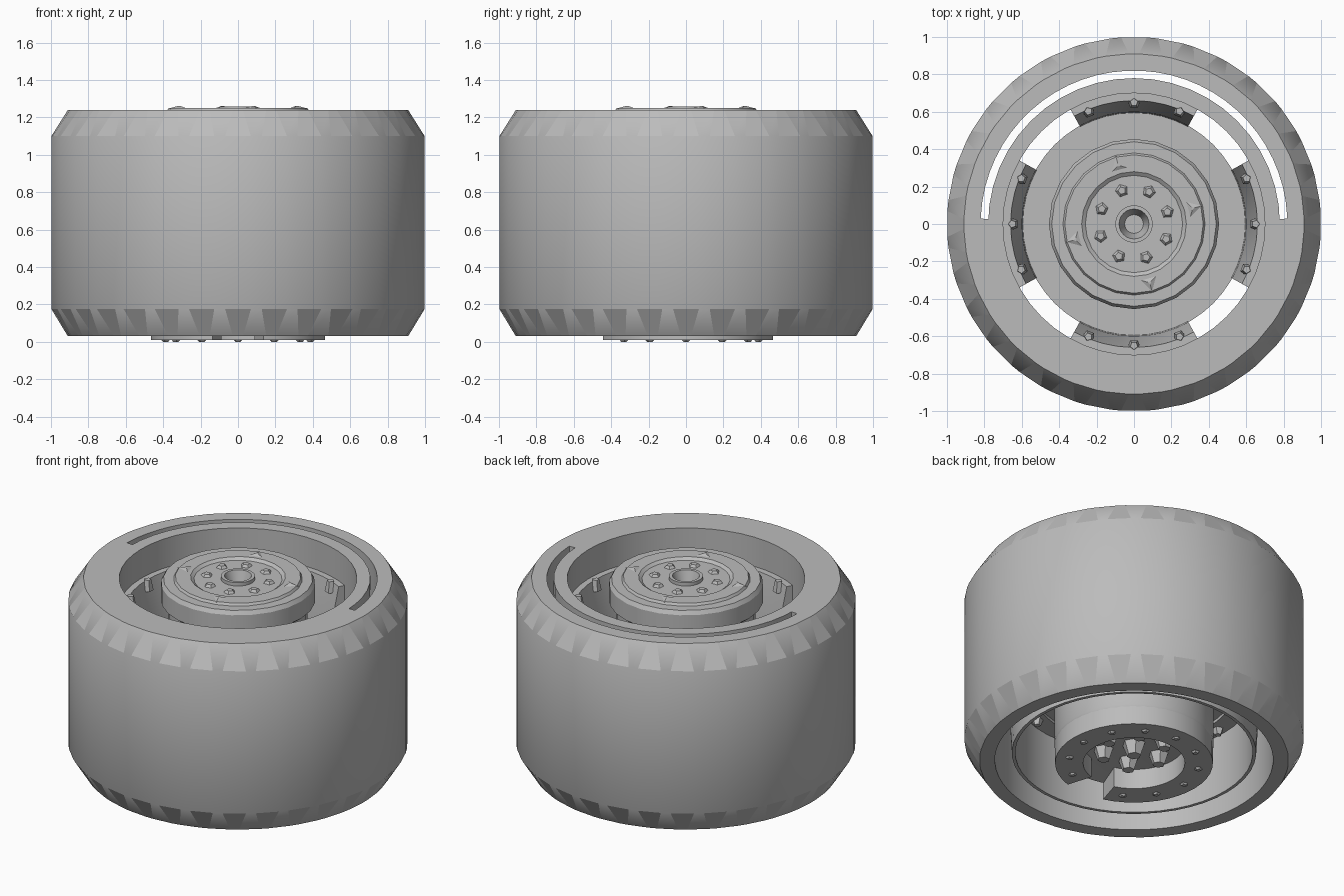
import bpy, bmesh
from math import pi, cos, sin, radians

cube = bpy.data.objects.get("Cube")
if cube:
    bpy.data.objects.remove(cube)

GREY = (0.5, 0.5, 0.5, 1)
grey = bpy.data.materials.new("wheel_grey")
grey.use_nodes = True
grey.diffuse_color = GREY
grey.node_tree.nodes["Principled BSDF"].inputs["Base Color"].default_value = GREY


def finish(name, bm, smooth=None):
    bmesh.ops.remove_doubles(bm, verts=bm.verts, dist=0.0001)
    bmesh.ops.recalc_face_normals(bm, faces=bm.faces)
    mesh = bpy.data.meshes.new(name)
    bm.to_mesh(mesh)
    bm.free()
    mesh.materials.append(grey)
    ob = bpy.data.objects.new(name, mesh)
    bpy.context.collection.objects.link(ob)
    if smooth:
        bpy.ops.object.select_all(action='DESELECT')
        ob.select_set(True)
        bpy.context.view_layer.objects.active = ob
        bpy.ops.object.shade_smooth_by_angle(angle=radians(smooth))
    return ob


def lathe(name, profile, seg=48, start=0, sweep=360, smooth=30):
    """Turn a closed (radius, height) profile around z, capping partial turns."""
    bm = bmesh.new()
    full = sweep == 360
    rings = []
    for i in range(seg if full else seg + 1):
        a = radians(start + sweep * i / seg)
        rings.append([bm.verts.new((r * cos(a), r * sin(a), z)) for r, z in profile])
    n = len(profile)
    for i in range(seg):
        p, q = rings[i], rings[(i + 1) % len(rings)]
        for j in range(n):
            k = (j + 1) % n
            if profile[j][0] + profile[k][0] > 0:
                bm.faces.new((p[j], q[j], q[k], p[k]))
    if not full:
        bm.faces.new(rings[0])
        bm.faces.new(rings[-1])
    return finish(name, bm, smooth)


def tube(r0, r1, z0, z1):
    return [(r0, z0), (r1, z0), (r1, z1), (r0, z1)]


def studs(name, angles, radius, z, size, height, sides=5, tip=0.6):
    """A set of small tapered bolt heads on a circle; negative height points down."""
    bm = bmesh.new()
    for deg in angles:
        a = radians(deg)
        base, top = [], []
        for k in range(sides):
            b = a + 2 * pi * k / sides
            for ring, s, h in ((base, size, 0), (top, size * tip, height)):
                ring.append(bm.verts.new((radius * cos(a) + s * cos(b),
                                          radius * sin(a) + s * sin(b), z + h)))
        bm.faces.new(top)
        for k in range(sides):
            m = (k + 1) % sides
            bm.faces.new((base[k], base[m], top[m], top[k]))
    return finish(name, bm)


# Tyre with a toothed shoulder at each end
TEETH = 32
bm = bmesh.new()


def ring(r, z, share):
    step = 2 * pi / TEETH
    angles = [step * (i + s * share / 2) for i in range(TEETH) for s in (-1, 1)]
    return [bm.verts.new((r * cos(a), r * sin(a), z)) for a in angles]


loops = [ring(0.82, 0.03, 0.5), ring(0.91, 0.03, 0.3), ring(1, 0.175, 0.7),
         ring(1, 1.10, 0.7), ring(0.91, 1.24, 0.3), ring(0.82, 1.24, 0.5)]
count = 2 * TEETH
for level in range(6):
    low, high = loops[level], loops[(level + 1) % 6]
    for i in range(count):
        j = (i + 1) % count
        face = bm.faces.new((low[i], low[j], high[j], high[i]))
        face.smooth = level in (2, 5) or (level in (1, 3) and i % 2 == 1)
finish("tyre", bm)

# Rim barrel, with the slot to the tyre closed over the front half
lathe("rim_barrel", [(0.70, 0.08), (0.72, 0.08), (0.78, 1.15), (0.78, 1.24), (0.70, 1.24)])
lathe("rim_half_flange", tube(0.775, 0.825, 1.20, 1.24), 24, 178, 184)

# Spoke disc and the four brackets that meet the barrel
lathe("spoke_disc", tube(0.40, 0.60, 0.50, 0.66))
for side, deg in zip(("left", "back", "right", "front"), range(0, 360, 90)):
    lathe(side + "_bracket", [(0.585, 0.48), (0.705, 0.48), (0.705, 1.05),
                              (0.66, 1.05), (0.60, 0.75)], 8, deg - 29, 58)
quarter_angles = [q + d for q in range(0, 360, 90) for d in (-22, 0, 22)]
studs("bracket_bolts_upper", quarter_angles, 0.65, 0.99, 0.035, 0.07)
studs("bracket_bolts_lower", quarter_angles, 0.645, 0.48, 0.035, -0.04)

# Hub: drum below, stepped cap with a centre bore above
lathe("hub_drum", [(0, 0.14), (0.30, 0.14), (0.46, 0.12), (0.47, 0.14),
                   (0.47, 0.52), (0.40, 0.66), (0, 0.66)])
lathe("hub_bottom_ring", tube(0.30, 0.465, 0.01, 0.14), 40, -73, 326)
lathe("hub_neck", tube(0, 0.41, 0.60, 1.12), 32)
lathe("hub_cap", [(0, 1.10), (0.43, 1.08), (0.455, 1.10), (0.455, 1.21), (0.44, 1.235),
                  (0.38, 1.235), (0.37, 1.25), (0.28, 1.25), (0.26, 1.235),
                  (0.10, 1.235), (0.10, 1.257), (0.08, 1.257), (0.05, 1.16), (0, 1.16)],
      24, smooth=20)

# Fasteners on both hub faces
studs("lug_nuts", range(20, 380, 45), 0.19, 1.235, 0.035, 0.015)
studs("cap_wedges", range(15, 375, 90), 0.325, 1.248, 0.055, 0.012, 3, 0.2)
studs("ring_bolts", [d for d in range(0, 360, 30) if d != 270], 0.385, 0.01, 0.025, -0.01)
studs("drum_nuts", range(0, 360, 60), 0.19, 0.14, 0.06, -0.07, 6)
studs("drum_centre_nut", [0], 0, 0.14, 0.07, -0.08, 6)
